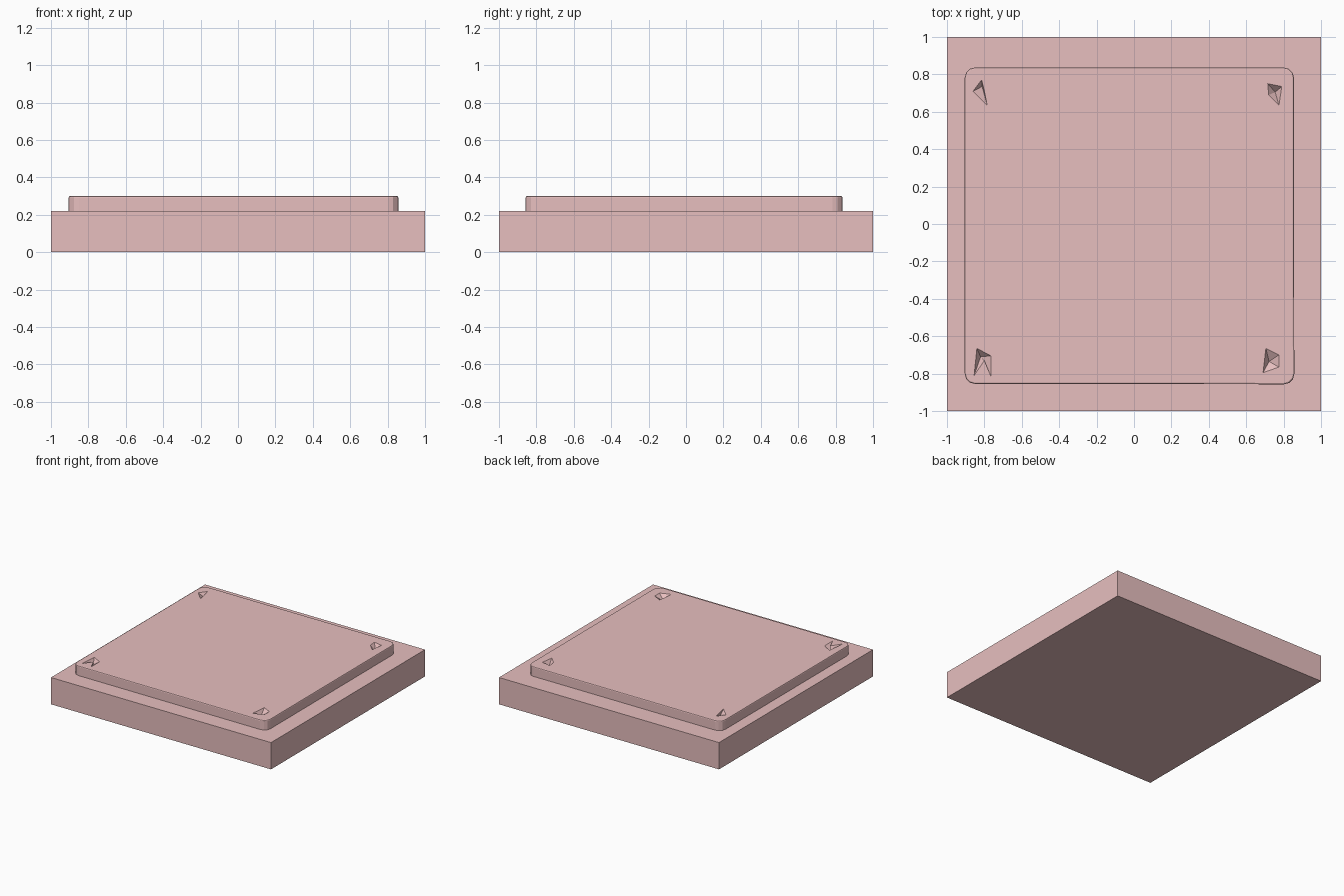
import bpy, bmesh, math
from mathutils import Vector

if "Cube" in bpy.data.objects:
    bpy.data.objects.remove(bpy.data.objects["Cube"])

mat = bpy.data.materials.new("rose_stone")
mat.diffuse_color = (0.8, 0.52, 0.52, 1)
mat.use_nodes = True
mat.node_tree.nodes["Principled BSDF"].inputs["Base Color"].default_value = mat.diffuse_color


def make_object(name, bm):
    bmesh.ops.recalc_face_normals(bm, faces=bm.faces[:])
    mesh = bpy.data.meshes.new(name)
    bm.to_mesh(mesh)
    bm.free()
    obj = bpy.data.objects.new(name, mesh)
    bpy.context.collection.objects.link(obj)
    mesh.materials.append(mat)
    return obj


def add_prism(bm, outline, z0, z1):
    face = bm.faces.new([bm.verts.new((x, y, z0)) for x, y in outline])
    ext = bmesh.ops.extrude_face_region(bm, geom=[face])["geom"]
    verts = [g for g in ext if isinstance(g, bmesh.types.BMVert)]
    bmesh.ops.translate(bm, vec=(0, 0, z1 - z0), verts=verts)
    return verts


# square base slab
bm = bmesh.new()
add_prism(bm, [(-1, -1), (1, -1), (1, 1), (-1, 1)], 0, 0.22)
make_object("base_slab", bm)

# raised worn plate, slightly off centre, with softened corners and rim
bm = bmesh.new()
add_prism(bm, [(-0.905, -0.855), (0.857, -0.857), (0.855, 0.837), (-0.905, 0.837)], 0.2, 0.3)
upright = [e for e in bm.edges if abs(e.verts[0].co.z - e.verts[1].co.z) > 0.05]
bmesh.ops.bevel(bm, geom=upright, offset=0.055, segments=3, profile=0.5, affect='EDGES')
rim = [e for e in bm.edges if min(v.co.z for v in e.verts) > 0.29]
bmesh.ops.bevel(bm, geom=rim, offset=0.008, segments=2, profile=0.5, affect='EDGES')
plate = make_object("raised_plate", bm)

# chipped pits near the corners: outline on the surface, then deepest point
pits = [
    ([(-0.86, 0.71), (-0.815, 0.77), (-0.80, 0.71), (-0.785, 0.635)], (-0.812, 0.735)),
    ([(0.715, 0.75), (0.79, 0.735), (0.775, 0.635), (0.72, 0.69)], (0.755, 0.705)),
    ([(-0.84, -0.665), (-0.765, -0.705), (-0.765, -0.815), (-0.80, -0.73), (-0.855, -0.81)], (-0.82, -0.71)),
    ([(0.705, -0.665), (0.775, -0.70), (0.775, -0.765), (0.69, -0.795)], (0.722, -0.735)),
]
bm = bmesh.new()
for outline, (px, py) in pits:
    top = [bm.verts.new((x, y, 0.32)) for x, y in outline]
    mid = [bm.verts.new((x, y, 0.30)) for x, y in outline]
    tip = bm.verts.new((px, py, 0.26))
    bm.faces.new(top)
    for i in range(len(top)):
        j = (i + 1) % len(top)
        bm.faces.new((top[i], mid[i], mid[j], top[j]))
        bm.faces.new((mid[i], tip, mid[j]))
cutter = make_object("pit_cutter", bm)
cutter.hide_render = True
cutter.hide_viewport = True

cut = plate.modifiers.new("pits", 'BOOLEAN')
cut.operation = 'DIFFERENCE'
cut.solver = 'EXACT'
cut.object = cutter
